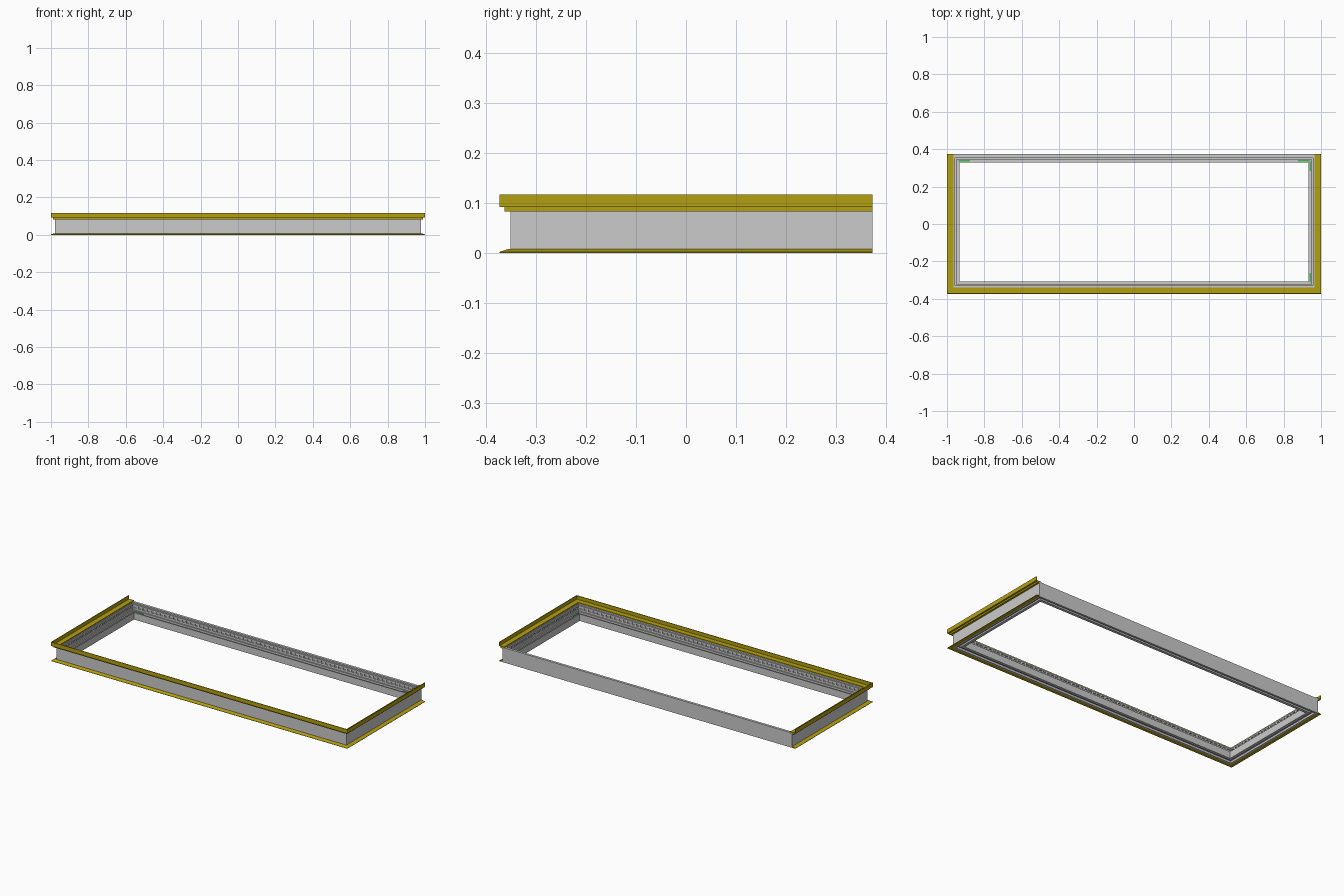
import bpy, bmesh

if "Cube" in bpy.data.objects:
    bpy.data.objects.remove(bpy.data.objects["Cube"])

XO, YF, YB = 1.0, -0.374, 0.374   # outer limits
WALL = 0.022                      # inset of the outer wall behind the flanges
YV = YB + WALL                    # virtual outer line of the flangeless back


def material(name, rgb):
    m = bpy.data.materials.new(name)
    m.diffuse_color = (*rgb, 1)
    m.use_nodes = True
    m.node_tree.nodes["Principled BSDF"].inputs["Base Color"].default_value = m.diffuse_color
    return m


yellow = material("yellow", (0.45, 0.35, 0.005))
green = material("green", (0.05, 0.5, 0.08))


def finish(name, bm, mat=None):
    bmesh.ops.recalc_face_normals(bm, faces=bm.faces)
    me = bpy.data.meshes.new(name)
    bm.to_mesh(me)
    bm.free()
    ob = bpy.data.objects.new(name, me)
    bpy.context.collection.objects.link(ob)
    if mat:
        me.materials.append(mat)
    return ob


def ring_path(o):
    x = XO - o
    return [(-x, YV - o), (-x, YF + o), (x, YF + o), (x, YV - o)]


def u_path(o):
    x = XO - o
    return [(-x, YB), (-x, YF + o), (x, YF + o), (x, YB)]


def sweep(name, profile, path, closed, mat=None):
    """Mitred extrusion of an (inset, height) profile along a rectangle."""
    bm = bmesh.new()
    cols = [[bm.verts.new((x, y, z)) for x, y in path(o)] for o, z in profile]
    n = len(cols)
    for i in range(n):
        a, b = cols[i], cols[(i + 1) % n]
        for k in range(4 if closed else 3):
            j = (k + 1) % 4
            bm.faces.new((a[k], a[j], b[j], b[k]))
    if not closed:
        bm.faces.new([c[0] for c in cols])
        bm.faces.new([c[3] for c in cols])
    return finish(name, bm, mat)


def add_box(bm, x0, x1, y0, y1, z0, z1):
    vs = bmesh.ops.create_cube(bm, size=1)["verts"]
    for v in vs:
        v.co.x = x0 if v.co.x < 0 else x1
        v.co.y = y0 if v.co.y < 0 else y1
        v.co.z = z0 if v.co.z < 0 else z1


# Grey main extrusion: wall, bottom groove, inner ledge, slotted upper face
sweep("frame_profile", [
    (WALL, 0), (0.034, 0), (0.034, 0.012), (0.050, 0.012), (0.050, 0.003),
    (0.067, 0.003), (0.067, 0.045), (0.063, 0.045), (0.063, 0.038),
    (0.051, 0.038), (0.051, 0.050), (0.044, 0.050), (0.044, 0.062),
    (0.038, 0.062), (0.038, 0.074), (0.044, 0.074), (0.044, 0.082),
    (0.037, 0.082), (0.037, 0.090), (WALL, 0.090)], ring_path, True)

# Yellow flanges on the front and both ends
sweep("top_flange", [
    (0, 0.092), (0, 0.117), (0.004, 0.117), (0.004, 0.095), (0.035, 0.095),
    (0.035, 0.083), (0.010, 0.083), (0.010, 0.092)], u_path, False, yellow)
sweep("bottom_flange", [
    (0, 0), (0, 0.002), (0.018, 0.008), (0.0225, 0.008), (0.0225, 0)],
    u_path, False, yellow)

# Small bars dividing the upper groove into a row of slots
bm = bmesh.new()
Z = (0.0615, 0.0745)
nx, ny = 64, 24
for i in range(nx):
    x = -0.94 + 1.88 * (i + 0.5) / nx
    for a, b in ((YF + 0.037, YF + 0.0435), (YV - 0.0435, YV - 0.037)):
        add_box(bm, x - 0.006, x + 0.006, a, b, *Z)
for i in range(ny):
    y0, y1 = YF + 0.06, YV - 0.06
    y = y0 + (y1 - y0) * (i + 0.5) / ny
    for a, b in ((-0.963, -0.9565), (0.9565, 0.963)):
        add_box(bm, a, b, y - 0.006, y + 0.006, *Z)
finish("slot_bars", bm)

# Green corner keys lying in the ledge channel
bm = bmesh.new()
Z = (0.037, 0.046)
xi, yb, yf = XO - 0.062, YV - 0.062, YF + 0.062
for x0, x1 in ((-xi, -xi + 0.06), (xi - 0.06, xi)):
    add_box(bm, x0, x1, yb, yb + 0.007, *Z)
for y0, y1 in ((yb - 0.05, yb), (yf, yf + 0.05)):
    add_box(bm, xi, xi + 0.007, y0, y1, *Z)
finish("corner_keys", bm, green)
